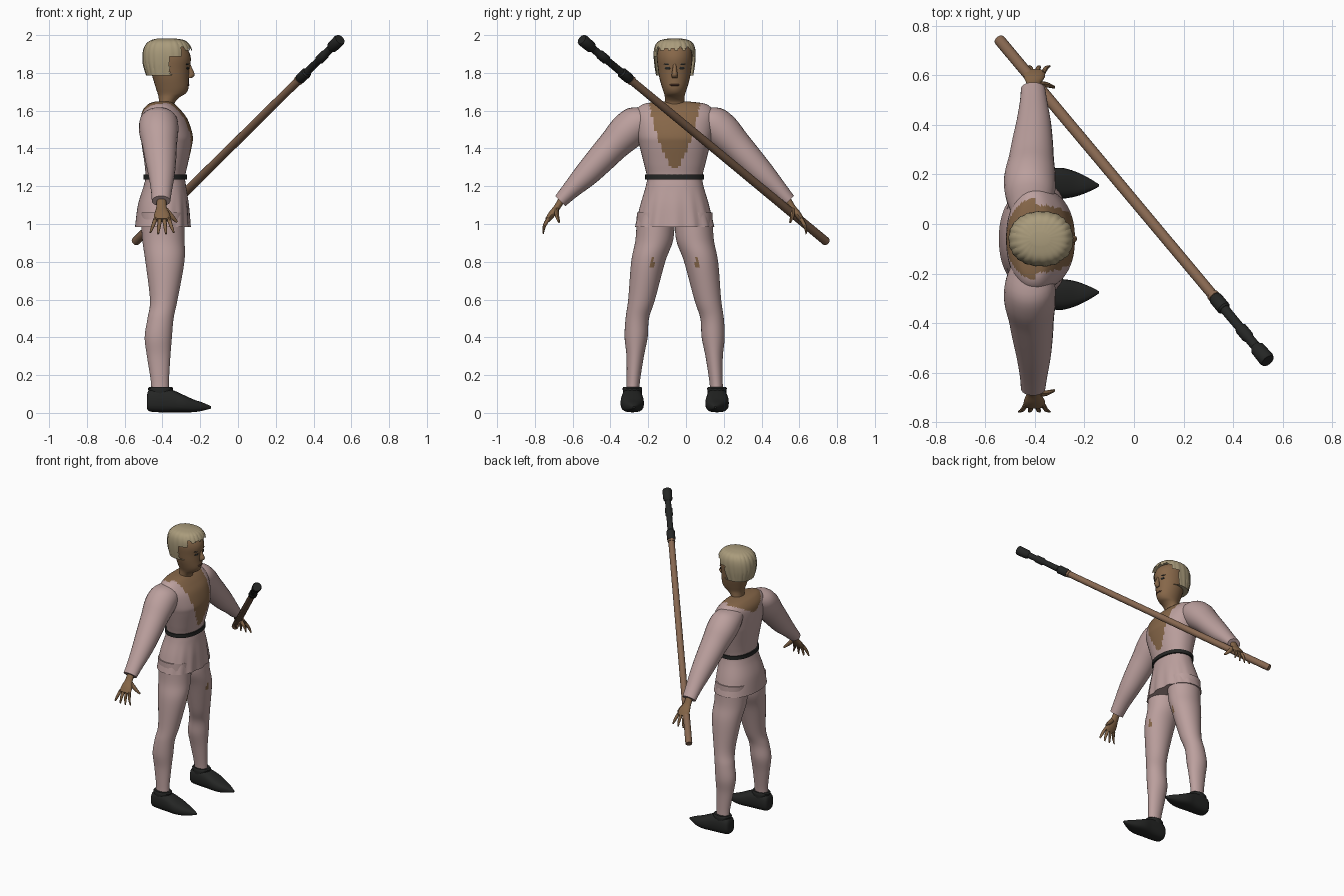
import bpy, bmesh, math
from mathutils import Vector

CY = -0.06                       # centre line of the figure, which faces +x
X, Y, Z = Vector((1, 0, 0)), Vector((0, 1, 0)), Vector((0, 0, 1))


def material(name, rgb):
    m = bpy.data.materials.new(name)
    m.diffuse_color = (*rgb, 1)
    return m


CLOTH = material("dusty pink cloth", (0.50, 0.35, 0.34))
SKIN = material("brown skin", (0.24, 0.135, 0.066))
HAIR = material("blond hair", (0.40, 0.33, 0.20))
BLACK = material("black leather", (0.018, 0.019, 0.018))
WOOD = material("staff wood", (0.24, 0.135, 0.08))
LIP = material("dark lip", (0.11, 0.05, 0.032))


def spline(rows, steps):
    """Catmull-Rom interpolation through rows of numbers."""
    out = []
    for i in range(len(rows) - 1):
        p0, p1, p2 = rows[max(i - 1, 0)], rows[i], rows[i + 1]
        p3 = rows[min(i + 2, len(rows) - 1)]
        for k in range(steps):
            t = k / steps
            out.append([0.5 * (2 * b + (c - a) * t + (2 * a - 5 * b + 4 * c - d) * t * t
                               + (3 * b - a - 3 * c + d) * t ** 3)
                        for a, b, c, d in zip(p0, p1, p2, p3)])
    return out + [list(rows[-1])]


def loft(name, rows, mats, u=X, v=Y, n=20, steps=4, power=2.0, wave=None,
         rule=None, drop=None, caps=True, angle=45):
    """Skin elliptical rings; each row is x, y, z, radius along u, radius along v."""
    bm = bmesh.new()
    rings = []
    for x, y, z, a, b in (spline(rows, steps) if steps > 1 else rows):
        ring = []
        for i in range(n):
            th = 2 * math.pi * i / n
            c, s = math.cos(th), math.sin(th)
            k = 1 + (wave(th, z) if wave else 0)
            c = math.copysign(abs(c) ** (2 / power), c) * k * max(a, 0.001)
            s = math.copysign(abs(s) ** (2 / power), s) * k * max(b, 0.001)
            ring.append(bm.verts.new(Vector((x, y, z)) + u * c + v * s))
        rings.append(ring)
    for r, q in zip(rings, rings[1:]):
        for i in range(n):
            j = (i + 1) % n
            bm.faces.new((r[i], r[j], q[j], q[i]))
    if caps:
        bm.faces.new(rings[0])
        bm.faces.new(rings[-1])
    bmesh.ops.recalc_face_normals(bm, faces=bm.faces)
    for f in bm.faces:
        if rule:
            f.material_index = rule(f.calc_center_median())
    if drop:
        bad = [f for f in bm.faces if drop(f.calc_center_median())]
        bmesh.ops.delete(bm, geom=bad, context='FACES')
    me = bpy.data.meshes.new(name)
    bm.to_mesh(me)
    bm.free()
    for m in mats:
        me.materials.append(m)
    ob = bpy.data.objects.new(name, me)
    bpy.context.collection.objects.link(ob)
    bpy.ops.object.select_all(action='DESELECT')
    ob.select_set(True)
    bpy.context.view_layer.objects.active = ob
    bpy.ops.object.shade_smooth_by_angle(angle=math.radians(angle))
    return ob


def stack(rows):
    """Rows of z, back x, front x, half width become centred rings."""
    return [((a + b) / 2, 0, 0, (b - a) / 2, w)[:1] + (CY, z, (b - a) / 2, w)
            for z, a, b, w in rows]


# tunic with open neckline and pleated skirt
def neckline(p):
    d = abs(p.y - CY)
    if p.x > -0.40:
        w = 0.02 + (p.z - 1.30) * 0.47 if p.z < 1.45 else 0.09 + (p.z - 1.45) * 0.25
        return int(p.z > 1.30 and d < w)
    return int(p.z > 1.56 and d < 0.13 * (p.z - 1.55) / 0.07)


def pleats(th, z):
    return 0.035 * math.cos(14 * th) * max(0, 1.2 - z) / 0.2 * max(0, math.cos(th))


loft("tunic", stack([
    (0.985, -0.545, -0.255, 0.21), (1.10, -0.53, -0.262, 0.182), (1.20, -0.50, -0.275, 0.153),
    (1.25, -0.49, -0.28, 0.147), (1.32, -0.495, -0.265, 0.163), (1.42, -0.51, -0.243, 0.188),
    (1.47, -0.515, -0.24, 0.20), (1.55, -0.515, -0.265, 0.21), (1.60, -0.505, -0.30, 0.205),
    (1.635, -0.475, -0.335, 0.165), (1.648, -0.44, -0.36, 0.08)]),
    [CLOTH, SKIN], n=72, steps=7, power=2.2, wave=pleats, rule=neckline)
loft("belt", stack([(1.236, -0.50, -0.270, 0.156), (1.262, -0.50, -0.270, 0.156)]),
     [BLACK], n=40, steps=1, power=2.2)

# head and neck
loft("head", stack([
    (1.59, -0.43, -0.33, 0.06), (1.64, -0.42, -0.335, 0.052), (1.67, -0.42, -0.31, 0.052),
    (1.69, -0.425, -0.278, 0.056), (1.72, -0.435, -0.262, 0.066), (1.77, -0.45, -0.26, 0.08),
    (1.82, -0.465, -0.257, 0.088), (1.88, -0.475, -0.25, 0.094), (1.93, -0.46, -0.27, 0.085),
    (1.96, -0.43, -0.31, 0.05)]), [SKIN], n=28)
loft("nose", [(-0.262, CY, 1.85, 0.008, 0.008), (-0.255, CY, 1.82, 0.014, 0.011),
              (-0.25, CY, 1.79, 0.021, 0.016), (-0.257, CY, 1.772, 0.012, 0.014)],
     [SKIN], n=12)
loft("mouth", [(-0.264, CY, 1.731, 0.003, 0.018), (-0.264, CY, 1.736, 0.007, 0.027),
               (-0.264, CY, 1.742, 0.003, 0.018)], [LIP], n=12)
for s, side in ((-1, "left"), (1, "right")):
    out = Vector((-0.35, s, 0)).normalized()          # follows the curve of the face
    nrm = Vector((1, s * 0.35, 0)).normalized()
    for part, z, w, h in (("eye", 1.825, 0.017, 0.006), ("brow", 1.847, 0.024, 0.004)):
        loft(side + "_" + part, [(-0.266, CY + s * 0.038, z - h, 0.003, w * 0.6),
                                 (-0.266, CY + s * 0.038, z, 0.0045, w),
                                 (-0.266, CY + s * 0.038, z + h, 0.003, w * 0.6)],
             [BLACK], u=nrm, v=out, n=10, steps=2)


# short hair in ridged locks, cut away around the face
def bare_face(p):
    jag = 0.008 * math.sin(p.y * 160)
    return (p.z < 1.89 and p.x > -0.355 + jag) or (p.z < 1.925 + jag and p.x > -0.30)


loft("hair", stack([
    (1.785, -0.485, -0.29, 0.098), (1.85, -0.503, -0.25, 0.108), (1.91, -0.503, -0.243, 0.11),
    (1.95, -0.488, -0.258, 0.10), (1.973, -0.46, -0.285, 0.075), (1.983, -0.42, -0.34, 0.025)]),
    [HAIR], n=88, steps=5, power=2.2, drop=bare_face, angle=25,
    wave=lambda th, z: 0.035 * abs(math.sin(11 * th + 6 * z)) - 0.02)

# limbs, one set for each side
for s, side in ((-1, "left"), (1, "right")):
    def at(x, off, z, a, b):
        return (x, CY + s * off, z, a, b)

    across = Vector((0, s, 1)).normalized()
    loft(side + "_sleeve", [
        at(-0.42, 0.11, 1.575, 0.075, 0.06), at(-0.42, 0.18, 1.545, 0.10, 0.095),
        at(-0.42, 0.25, 1.49, 0.104, 0.098), at(-0.415, 0.32, 1.42, 0.092, 0.085),
        at(-0.41, 0.39, 1.345, 0.083, 0.077), at(-0.405, 0.47, 1.26, 0.07, 0.066),
        at(-0.405, 0.55, 1.18, 0.056, 0.048), at(-0.407, 0.605, 1.122, 0.049, 0.038)],
        [CLOTH], u=X, v=across, n=24)
    loft(side + "_palm", [
        at(-0.405, 0.60, 1.125, 0.025, 0.02), at(-0.405, 0.625, 1.085, 0.028, 0.018),
        at(-0.402, 0.652, 1.05, 0.042, 0.019), at(-0.402, 0.675, 1.02, 0.043, 0.014)],
        [SKIN], u=X, v=across, n=14)
    for i in range(4):
        k = i - 1.5
        loft(f"{side}_finger_{i + 1}", [
            at(-0.402 + k * 0.023, 0.668, 1.03, 0.011, 0.011),
            at(-0.402 + k * 0.032, 0.690, 0.99, 0.010, 0.010),
            at(-0.402 + k * 0.041, 0.697, 0.945 + abs(k) * 0.007, 0.005, 0.005)],
            [SKIN], u=X, v=across, n=8, steps=3)
    loft(side + "_thumb", [
        at(-0.385, 0.625, 1.075, 0.016, 0.012), at(-0.352, 0.622, 1.04, 0.013, 0.011),
        at(-0.322, 0.612, 1.01, 0.006, 0.006)],
        [SKIN], u=Vector((1, 0, 1)).normalized(), v=Y, n=8, steps=3)

    # trouser leg with a small tear on the thigh
    loft(side + "_leg", [
        at(-0.412, 0.222, 0.12, 0.047, 0.034), at(-0.414, 0.218, 0.18, 0.049, 0.036),
        at(-0.42, 0.209, 0.30, 0.062, 0.046), at(-0.422, 0.204, 0.40, 0.072, 0.061),
        at(-0.41, 0.198, 0.50, 0.069, 0.062), at(-0.393, 0.175, 0.60, 0.073, 0.071),
        at(-0.387, 0.14, 0.80, 0.103, 0.09), at(-0.395, 0.107, 0.92, 0.112, 0.10),
        at(-0.40, 0.10, 1.06, 0.115, 0.10)],
        [CLOTH, SKIN], n=44, steps=6,
        rule=lambda p: int(p.x > -0.35 and 0.77 < p.z < 0.83
                           and abs(abs(p.y - CY) - 0.117) < 0.008))

    # pointed shoe and its ankle cuff
    loft(side + "_shoe", [at(x, 0.225 - max(0, x + 0.3) * 0.06, lo + h / 2, w, h / 2)
                          for x, lo, h, w in (
        (-0.482, 0.025, 0.07, 0.03), (-0.468, 0.008, 0.115, 0.047), (-0.41, 0.003, 0.13, 0.054),
        (-0.345, 0.003, 0.117, 0.058), (-0.29, 0.003, 0.093, 0.062), (-0.235, 0.004, 0.067, 0.05),
        (-0.185, 0.012, 0.042, 0.029), (-0.142, 0.023, 0.012, 0.005))],
        [BLACK], u=Y, v=Z, n=20, power=2.7)
    loft(side + "_shoe_cuff", [at(-0.41, 0.224, z, r, r * 0.78) for z, r in
                               ((0.07, 0.066), (0.115, 0.064), (0.13, 0.067), (0.138, 0.06))],
         [BLACK], n=20, steps=1)

# long staff held across the body, with a dark metal head
foot, tip = Vector((-0.545, 0.745, 0.905)), Vector((0.54, -0.552, 1.977))
d = (tip - foot).normalized()
su = d.cross(Z).normalized()
sv = d.cross(su)


def staff_part(name, mat, profile):
    rows = [(*foot.lerp(tip, t), r, r) for t, r in profile]
    loft(name, rows, [mat], u=su, v=sv, n=18, steps=1, angle=35)


staff_part("staff_shaft", WOOD, [(0, 0.021), (0.003, 0.023), (0.82, 0.021)])
staff_part("staff_collar", BLACK, [(0.803, 0.024), (0.806, 0.028), (0.836, 0.028), (0.84, 0.022)])
staff_part("staff_band", WOOD, [(0.795, 0.025), (0.802, 0.025)])
staff_part("staff_head", BLACK, [
    (0.835, 0.020), (0.895, 0.019), (0.90, 0.025), (0.925, 0.025), (0.93, 0.020),
    (0.955, 0.020), (0.962, 0.030), (0.995, 0.032), (1.0, 0.028)])
